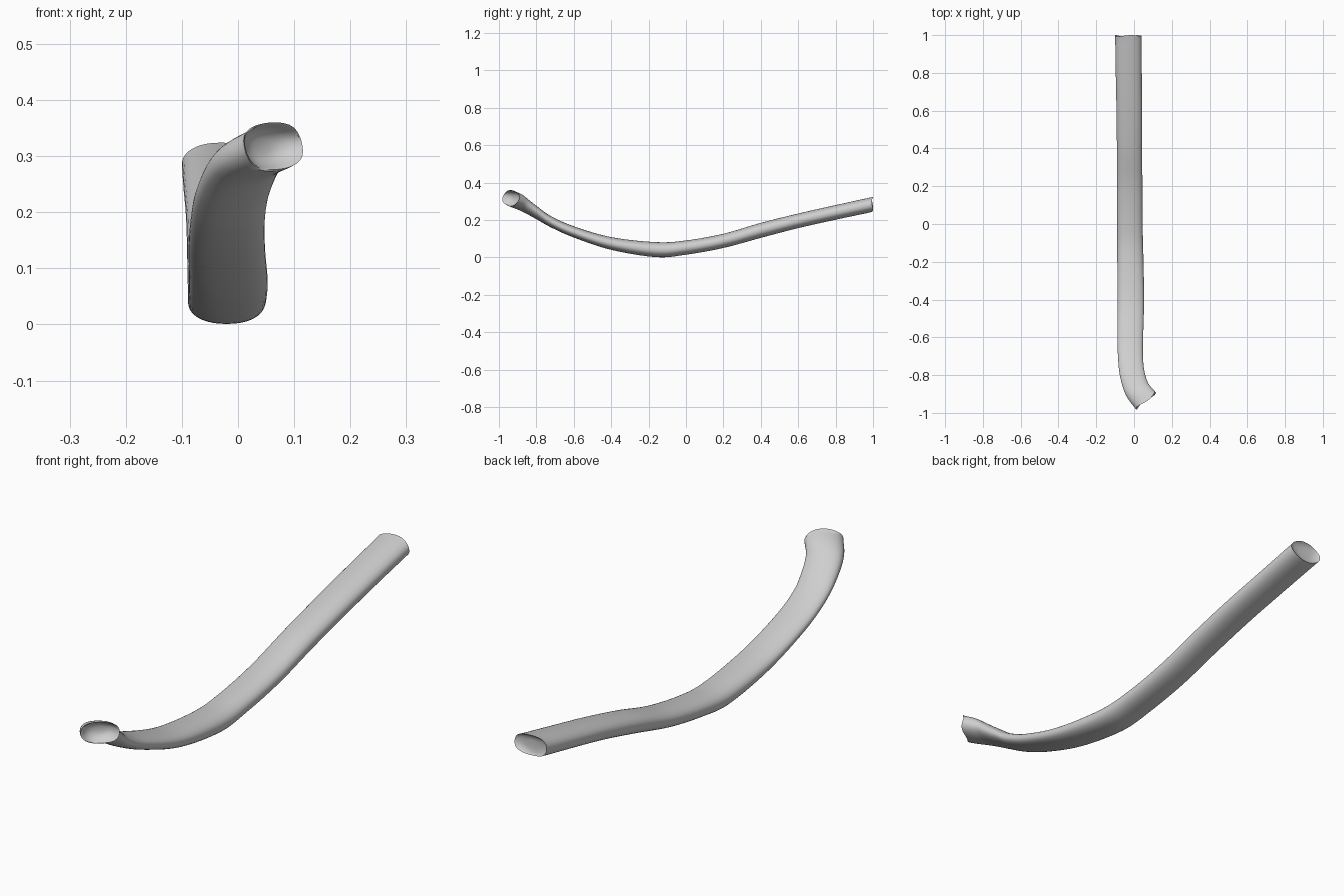
import bpy, bmesh, math
from mathutils import Vector

if "Cube" in bpy.data.objects:
    bpy.data.objects.remove(bpy.data.objects["Cube"])

# Stations along the shaft: x, y, z of centre, half width, half thickness
STATIONS = [
    (-0.030, 1.000, 0.284, 0.070, 0.040),
    (-0.028, 0.800, 0.241, 0.069, 0.039),
    (-0.025, 0.600, 0.196, 0.068, 0.039),
    (-0.024, 0.400, 0.145, 0.067, 0.040),
    (-0.023, 0.200, 0.089, 0.067, 0.038),
    (-0.022, 0.000, 0.053, 0.067, 0.038),
    (-0.020, -0.160, 0.042, 0.069, 0.040),
    (-0.017, -0.400, 0.075, 0.070, 0.034),
    (-0.020, -0.600, 0.137, 0.068, 0.030),
    (-0.018, -0.720, 0.190, 0.066, 0.030),
    (-0.008, -0.800, 0.240, 0.066, 0.034),
    (0.018, -0.878, 0.290, 0.067, 0.040),
    (0.066, -0.940, 0.318, 0.069, 0.042),
]
SIDES, STEPS = 40, 8


def smooth_path(pts):
    """Catmull-Rom through the stations."""
    p = [Vector(q) for q in pts]
    p = [2 * p[0] - p[1]] + p + [2 * p[-1] - p[-2]]
    out = []
    for i in range(1, len(p) - 2):
        a, b, c, d = p[i - 1:i + 3]
        for k in range(STEPS):
            t = k / STEPS
            out.append(0.5 * (2 * b + (c - a) * t + (2 * a - 5 * b + 4 * c - d) * t * t
                              + (3 * b - a - 3 * c + d) * t ** 3))
    return out + [p[-2]]


path = smooth_path(STATIONS)
bm = bmesh.new()


def ring(index, scale=1.0, push=0.0, wave=0.0):
    """Rounded flat section; push slides it inward along the shaft."""
    s = path[index]
    j, k = max(index - 1, 0), min(index + 1, len(path) - 1)
    along = Vector((path[k][0] - path[j][0], path[k][1] - path[j][1], 0)).normalized()
    if index == 0:
        along = Vector((0, -1, 0))
    across = Vector((-along.y, along.x, 0))
    inward = along if index == 0 else -along
    verts = []
    for n in range(SIDES):
        a = 2 * math.pi * n / SIDES
        u = math.copysign(abs(math.cos(a)) ** 0.9, math.cos(a))
        v = math.copysign(abs(math.sin(a)) ** 0.9, math.sin(a))
        offset = push + wave * (0.5 + 0.5 * math.sin(3 * a + 0.6))
        pos = Vector((s[0], s[1], s[2])) + across * (u * s[3] * scale)
        pos += Vector((0, 0, v * s[4] * scale)) + inward * offset
        verts.append(bm.verts.new(pos))
    return verts


# Dished ends and the shaft between them
last = len(path) - 1
rings = [ring(0, 0.4, 0.014), ring(0, 0.75, 0.012), ring(0, 0.95, 0.003, 0.006), ring(0, 1, 0.0, 0.007)]
rings += [ring(i) for i in range(1, last)]
rings += [ring(last, 1, 0.0, 0.010), ring(last, 0.93, 0.003, 0.010), ring(last, 0.84, 0.016, 0.006),
          ring(last, 0.6, 0.032), ring(last, 0.3, 0.038)]
for r, q in zip(rings, rings[1:]):
    for n in range(SIDES):
        m = (n + 1) % SIDES
        bm.faces.new((r[n], r[m], q[m], q[n]))
bm.faces.new(rings[0])
bm.faces.new(rings[-1])
bmesh.ops.recalc_face_normals(bm, faces=bm.faces)

mesh = bpy.data.meshes.new("rib_bone")
bm.to_mesh(mesh)
bm.free()
rib = bpy.data.objects.new("rib_bone", mesh)
bpy.context.collection.objects.link(rib)

grey = bpy.data.materials.new("pale grey")
grey.diffuse_color = (0.62, 0.62, 0.62, 1)
grey.use_nodes = True
grey.node_tree.nodes["Principled BSDF"].inputs["Base Color"].default_value = grey.diffuse_color
mesh.materials.append(grey)

bpy.context.view_layer.objects.active = rib
rib.select_set(True)
bpy.ops.object.shade_smooth_by_angle(angle=math.radians(45))
